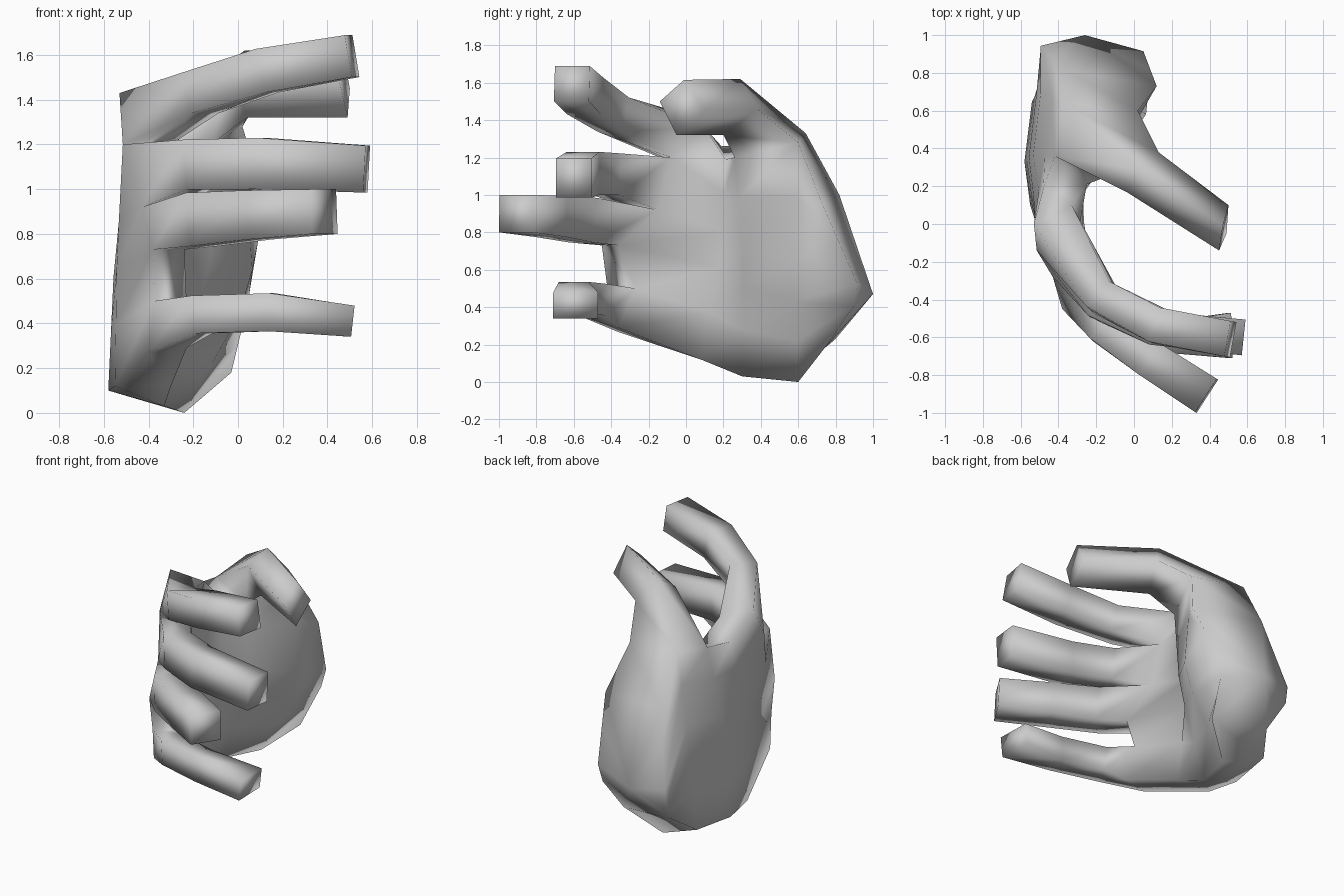
import bpy, bmesh
from mathutils import Vector

if "Cube" in bpy.data.objects:
    bpy.data.objects.remove(bpy.data.objects["Cube"])

bm = bmesh.new()
V = lambda p: bm.verts.new(p)
ROWS = (0, .2, .44, .61, .8, 1)      # top to bottom levels across the hand


def along(a, b, c, t):
    """Point at t on the three-point line a-b-c."""
    a, b, c = Vector(a), Vector(b), Vector(c)
    return a.lerp(b, t * 2) if t < .5 else b.lerp(c, t * 2 - 1)


def section(back, palm):
    """Cross-section of the palm: a row of back points and a row of palm points."""
    return [V(along(*back, t)) for t in ROWS], [V(along(*palm, t)) for t in ROWS]


def bridge(a, b):
    n = len(a)
    for i in range(n):
        j = (i + 1) % n
        bm.faces.new((a[i], a[j], b[j], b[i]))


def finger(base, path):
    """Grow a four-sided finger from a base quad along (x, y, z, half_w, half_h)."""
    pts = [Vector(p[:3]) for p in path]
    prev = base
    start = sum((v.co for v in base), Vector()) / 4
    for i, c in enumerate(pts):
        d = pts[min(i + 1, len(pts) - 1)] - (pts[i - 1] if i else start)
        side = d.cross(Vector((0, 0, 1))).normalized()
        up = side.cross(d).normalized()
        w, h = path[i][3:]
        ring = [V(c + side * w * a + up * h * b)
                for a, b in ((1, 1), (-1, 1), (-1, -1), (1, -1))]
        bridge(prev, ring)
        prev = ring
    bm.faces.new(prev)


# Knuckle line: back row and palm row, one gap per finger plus a web
knuckles = (
    [V(p) for p in ((-.53, 0, 1.43), (-.515, -.14, 1.2), (-.43, -.28, .92),
                    (-.38, -.45, .73), (-.375, -.42, .5), (-.40, -.37, .27))],
    [V(p) for p in ((-.33, .10, 1.36), (-.30, -.08, 1.2), (-.28, -.15, .92),
                    (-.24, -.36, .73), (-.23, -.27, .5), (-.23, -.36, .29))])

# Palm sections from the knuckles back to the wrist
sections = [
    knuckles,
    section([(-.48, .19, 1.26), (-.54, .15, .8), (-.55, .10, .12)],
            [(-.25, .21, 1.19), (-.28, .20, .75), (-.30, .08, .12)]),
    section([(-.42, .36, 1.27), (-.55, .36, .75), (-.58, .33, .10)],
            [(-.12, .26, 1.20), (-.12, .31, .65), (-.33, .30, .03)]),
    section([(-.38, .64, 1.33), (-.51, .70, .8), (-.54, .65, .12)],
            [(.02, .60, 1.28), (.07, .58, .55), (-.24, .60, 0)]),
    section([(-.38, .82, 1.0), (-.51, .96, .43), (-.44, .80, .23)],
            [(.12, .73, .95), (.04, .94, .47), (-.03, .74, .18)]),
]
for k, ((b0, p0), (b1, p1)) in enumerate(zip(sections, sections[1:])):
    for i in range(5):
        bm.faces.new((b0[i], b0[i + 1], b1[i + 1], b1[i]))
        bm.faces.new((p0[i + 1], p0[i], p1[i], p1[i + 1]))
    bm.faces.new((b0[5], p0[5], p1[5], b1[5]))
    if k != 2:                       # opening for the thumb
        bm.faces.new((p0[0], b0[0], b1[0], p1[0]))

# Wrist end
back, palm = sections[-1]
rim, tip = back + palm[::-1], V((-.26, 1.0, .47))
for i in range(12):
    bm.faces.new((rim[i], rim[(i + 1) % 12], tip))

# Fingers from the knuckle gaps, with a web before the little finger
back, palm = knuckles
gap = lambda i: [back[i], palm[i], palm[i + 1], back[i + 1]]
finger(gap(0), [(-.17, -.39, 1.43, .09, .095),
                (.13, -.54, 1.53, .095, .10), (.51, -.61, 1.595, .095, .095)])
finger(gap(1), [(-.18, -.42, 1.11, .09, .112),
                (.10, -.55, 1.115, .09, .115), (.575, -.60, 1.09, .095, .105)])
finger(gap(2), [(-.16, -.55, .865, .09, .12),
                (.09, -.72, .885, .10, .11), (.385, -.91, .90, .105, .10)])
bm.faces.new(gap(3))
finger(gap(4), [(-.16, -.50, .44, .08, .085),
                (.15, -.60, .45, .08, .085), (.51, -.59, .41, .12, .07)])

# Thumb from the opening in the top of the palm
(b0, p0), (b1, p1) = sections[2:4]
ring = [b0[0], b1[0], p1[0], p0[0]]
for nxt in ([(-.04, .17, 1.52), (.03, .29, 1.62), (.13, .38, 1.46), (.04, .20, 1.32)],
            [(.45, -.14, 1.5), (.47, -.01, 1.615), (.50, .10, 1.45), (.49, -.05, 1.32)]):
    nxt = [V(p) for p in nxt]
    bridge(ring, nxt)
    ring = nxt
bm.faces.new(ring)

# Finish as one smooth-shaded hand
bmesh.ops.recalc_face_normals(bm, faces=bm.faces)
for f in bm.faces:
    f.smooth = True
me = bpy.data.meshes.new("hand")
bm.to_mesh(me)
bm.free()
bpy.context.collection.objects.link(bpy.data.objects.new("hand", me))
